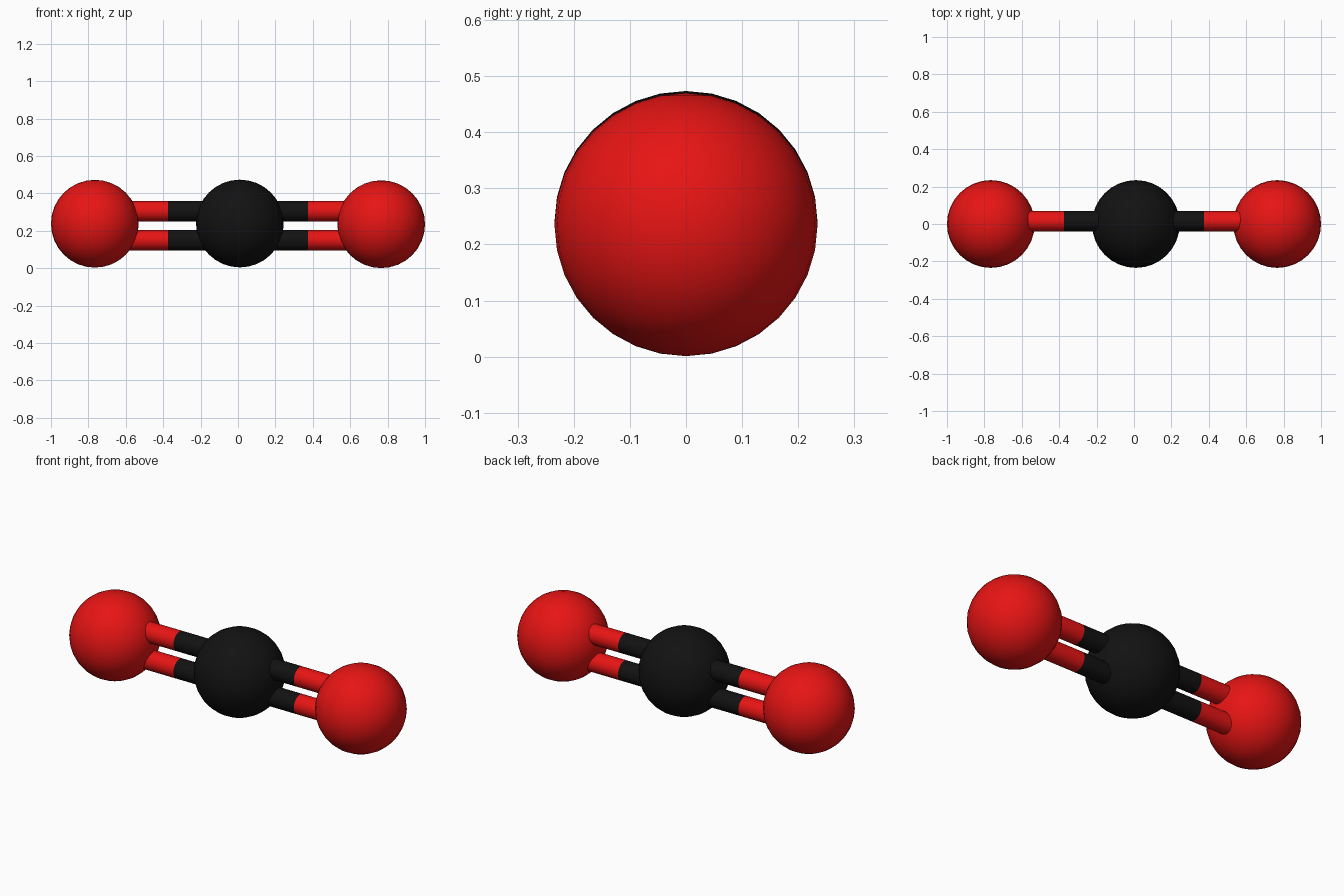
import bpy
from math import radians

if "Cube" in bpy.data.objects:
    bpy.data.objects.remove(bpy.data.objects["Cube"])


def material(name, color):
    m = bpy.data.materials.new(name)
    m.diffuse_color = (*color, 1)
    m.use_nodes = True
    m.node_tree.nodes["Principled BSDF"].inputs["Base Color"].default_value = m.diffuse_color
    return m


RED = material("red", (0.8, 0.007, 0.007))
BLACK = material("black", (0.006, 0.006, 0.006))
R_ATOM, R_BOND = 0.2345, 0.054


def finish(name, mat):
    ob = bpy.context.object
    ob.name = name
    ob.data.materials.append(mat)
    bpy.ops.object.shade_smooth_by_angle(angle=radians(40))


def atom(name, loc, mat):
    bpy.ops.mesh.primitive_uv_sphere_add(segments=32, ring_count=16,
                                         radius=R_ATOM, location=loc)
    finish(name, mat)


def bond(name, x0, x1, z, mat):
    bpy.ops.mesh.primitive_cylinder_add(vertices=32, radius=R_BOND, depth=abs(x1 - x0),
                                        location=((x0 + x1) / 2, 0.015, z),
                                        rotation=(0, radians(90), 0))
    finish(name, mat)


# Three atoms in a row
atom("carbon_atom", (0.01, 0, 0.239), BLACK)
atom("left_oxygen_atom", (-0.7655, 0, 0.238), RED)
atom("right_oxygen_atom", (0.7655, 0, 0.2355), RED)

# Double bonds, each half coloured like the atom it joins
for side, s in (("left", -1), ("right", 1)):
    for level, z in (("lower", 0.15), ("upper", 0.305)):
        bond(f"{side}_{level}_bond_inner", s * 0.08, s * 0.375, z, BLACK)
        bond(f"{side}_{level}_bond_outer", s * 0.375, s * 0.68, z, RED)
